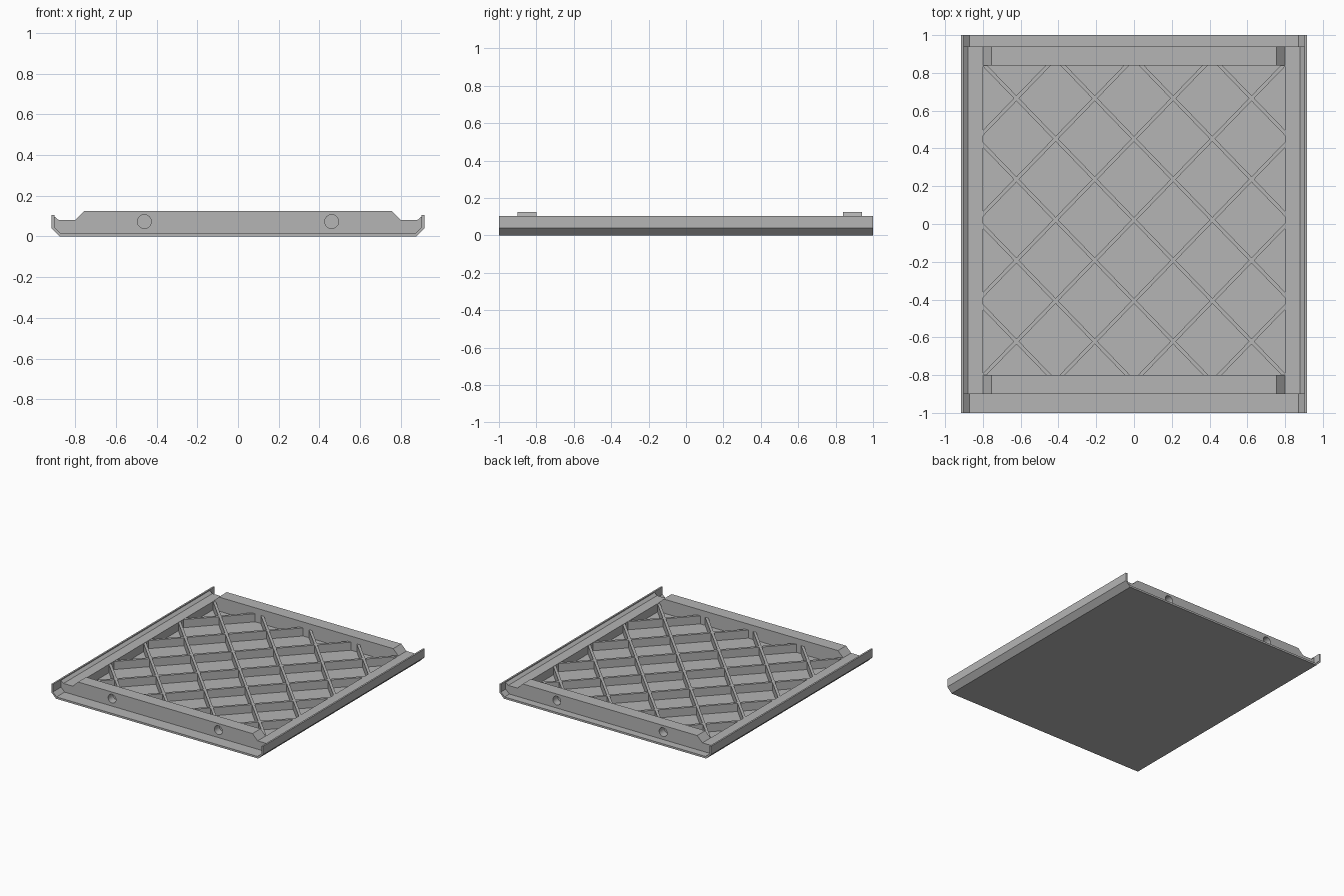
import bpy, bmesh
from mathutils import Vector

cube = bpy.data.objects.get("Cube")
if cube:
    bpy.data.objects.remove(cube)

grey = bpy.data.materials.new("plain grey")
grey.use_nodes = True
colour = (0.46, 0.46, 0.46, 1)
grey.diffuse_color = colour
grey.node_tree.nodes["Principled BSDF"].inputs["Base Color"].default_value = colour

FLOOR, RAIL_TOP, BAR_TOP, LIP_TOP = 0.015, 0.08, 0.125, 0.105
IN_X, IN_FRONT, IN_BACK = 0.8, -0.8, 0.84      # recess
OUT_FRONT, OUT_BACK = -0.9, 0.94               # raised frame


def add_object(name, bm):
    bmesh.ops.recalc_face_normals(bm, faces=bm.faces)
    mesh = bpy.data.meshes.new(name)
    bm.to_mesh(mesh)
    bm.free()
    mesh.materials.append(grey)
    obj = bpy.data.objects.new(name, mesh)
    bpy.context.collection.objects.link(obj)
    return obj


def extrude_profile(name, points, y0, y1):
    """Sweep an x-z outline from y0 to y1."""
    bm = bmesh.new()
    face = bm.faces.new([bm.verts.new((x, y0, z)) for x, z in points])
    swept = bmesh.ops.extrude_face_region(bm, geom=[face])["geom"]
    moved = [v for v in swept if isinstance(v, bmesh.types.BMVert)]
    bmesh.ops.translate(bm, verts=moved, vec=(0, y1 - y0, 0))
    return add_object(name, bm)


def mirrored(half):
    """Close a right-hand outline with its left-hand reflection."""
    return half + [(-x, z) for x, z in reversed(half)]


# Thin tray with chamfered lower edges and upright lips
outer = [(0.875, 0), (0.915, 0.04), (0.915, LIP_TOP)]
inner = [(0.902, LIP_TOP), (0.902, 0.045), (0.87, FLOOR)]
extrude_profile("tray_shell", mirrored(outer + inner), -1, 1)

# Side rails that slope up into the lips
rail = [(IN_X, 0.01), (IN_X, RAIL_TOP), (0.88, RAIL_TOP),
        (0.904, 0.1), (0.904, 0.045), (0.872, 0.01)]
for side, sign in (("left", 1), ("right", -1)):
    extrude_profile(side + "_rail", [(sign * x, z) for x, z in rail],
                    OUT_FRONT, OUT_BACK)

# Raised end bars with sloping ends and blind round holes
bar = mirrored([(IN_X, 0.01), (IN_X, RAIL_TOP), (0.755, BAR_TOP)])
for end, y0, y1, face_y in (("front", OUT_FRONT, IN_FRONT, OUT_FRONT),
                            ("back", IN_BACK, OUT_BACK, OUT_BACK)):
    end_bar = extrude_profile(end + "_bar", bar, y0, y1)
    for x in (-0.46, 0.46):
        bpy.ops.mesh.primitive_cylinder_add(
            vertices=32, radius=0.034, depth=0.12,
            location=(x, face_y, 0.073), rotation=(1.5708, 0, 0))
        cutter = bpy.context.object
        cutter.name = end + "_hole_cutter"
        cutter.hide_render = True
        cutter.hide_set(True)
        cut = end_bar.modifiers.new("hole", "BOOLEAN")
        cut.object = cutter
        cut.operation = "DIFFERENCE"
        cut.solver = "EXACT"

# Diagonal ribs, trimmed to the recess
walls = [((IN_X, 0, 0), (1, 0, 0)), ((-IN_X, 0, 0), (-1, 0, 0)),
         ((0, IN_BACK, 0), (0, 1, 0)), ((0, IN_FRONT, 0), (0, -1, 0))]
for name, lean in (("rising_ribs", 1), ("falling_ribs", -1)):
    bm = bmesh.new()
    along = Vector((0.2075, lean * 0.2145, 0)).normalized()
    across = Vector((-along.y, along.x, 0)) * 0.01
    for k in range(-4, 5):
        centre = Vector((0.415 * k, 0.022, 0.01))
        corners = [centre + along * a + across * b
                   for a, b in ((-3, -1), (3, -1), (3, 1), (-3, 1))]
        face = bm.faces.new([bm.verts.new(c) for c in corners])
        swept = bmesh.ops.extrude_face_region(bm, geom=[face])["geom"]
        moved = [v for v in swept if isinstance(v, bmesh.types.BMVert)]
        bmesh.ops.translate(bm, verts=moved, vec=(0, 0, RAIL_TOP - 0.012))
    for point, normal in walls:
        bmesh.ops.bisect_plane(bm, geom=bm.verts[:] + bm.edges[:] + bm.faces[:],
                               plane_co=point, plane_no=normal, clear_outer=True)
    add_object(name, bm)
